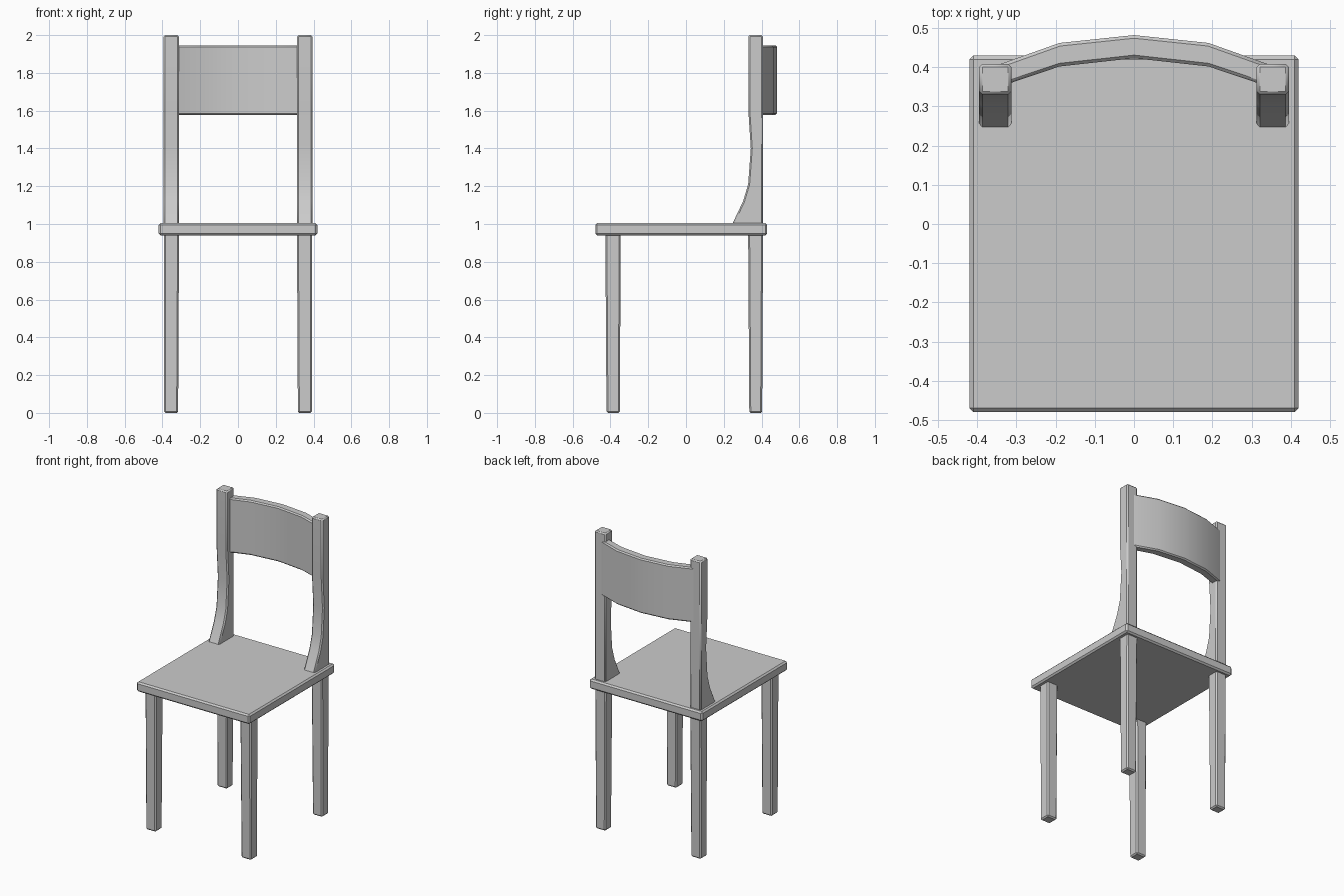
import bpy, bmesh

if "Cube" in bpy.data.objects:
    bpy.data.objects.remove(bpy.data.objects["Cube"])


def finish(name, bm, bevel, mirror):
    bmesh.ops.recalc_face_normals(bm, faces=bm.faces)
    mesh = bpy.data.meshes.new(name)
    bm.to_mesh(mesh)
    bm.free()
    obj = bpy.data.objects.new(name, mesh)
    bpy.context.collection.objects.link(obj)
    if mirror:
        obj.modifiers.new("Mirror", 'MIRROR').use_axis[0] = True
    b = obj.modifiers.new("Bevel", 'BEVEL')
    b.width, b.segments = bevel, 1
    b.limit_method, b.angle_limit = 'ANGLE', 0.8
    return obj


def extrude(name, profile, offset, bevel=0.01, mirror=False):
    """Extrude a closed 3D profile along an offset vector."""
    bm = bmesh.new()
    face = bm.faces.new([bm.verts.new(p) for p in profile])
    new = bmesh.ops.extrude_face_region(bm, geom=[face], use_keep_orig=True)["geom"]
    bmesh.ops.translate(bm, vec=offset,
                        verts=[v for v in new if isinstance(v, bmesh.types.BMVert)])
    return finish(name, bm, bevel, mirror)


def tapered_leg(name, foot, top, z_top):
    """Loft a leg between two rectangles (x0, x1, y0, y1), mirrored across x."""
    bm = bmesh.new()
    rings = []
    for (x0, x1, y0, y1), z in ((foot, 0), (top, z_top)):
        rings.append([bm.verts.new((x, y, z)) for x, y in
                      ((x0, y0), (x1, y0), (x1, y1), (x0, y1))])
    lo, hi = rings
    bm.faces.new(lo)
    bm.faces.new(hi)
    for i in range(4):
        j = (i + 1) % 4
        bm.faces.new((lo[i], lo[j], hi[j], hi[i]))
    return finish(name, bm, 0.008, True)


# Seat
extrude("seat", [(-0.42, -0.48, 0.94), (0.42, -0.48, 0.94),
                 (0.42, 0.43, 0.94), (-0.42, 0.43, 0.94)], (0, 0, 0.065))

# Legs
tapered_leg("front_leg", (0.317, 0.391, -0.421, -0.35),
            (0.312, 0.393, -0.427, -0.346), 0.955)
tapered_leg("back_leg", (0.317, 0.391, 0.335, 0.403),
            (0.312, 0.393, 0.329, 0.408), 0.955)

# Back posts with a curved foot flaring forward
post = [(0.408, 0.985), (0.408, 2.0), (0.33, 2.0), (0.33, 1.6), (0.343, 1.4),
        (0.329, 1.21), (0.302, 1.12), (0.238, 0.985)]
extrude("back_post", [(0.313, y, z) for y, z in post], (0.082, 0, 0),
        0.008, True)

# Curved backrest
front = [(-0.35, 0.348), (-0.19, 0.402), (0, 0.423), (0.19, 0.402), (0.35, 0.348)]
rear = [(0.35, 0.405), (0.19, 0.462), (0, 0.482), (-0.19, 0.462), (-0.35, 0.405)]
rest = extrude("backrest", [(x, y, 1.578) for x, y in front + rear], (0, 0, 0.367), 0.008)
rest.data.polygons.foreach_set("use_smooth", [len(p.vertices) == 4 for p in rest.data.polygons])

# Soft shading inside the curves, sharp edges kept
for obj in bpy.context.collection.objects:
    obj.select_set(obj.name in ("back_post", "backrest"))
bpy.context.view_layer.objects.active = rest
bpy.ops.object.shade_smooth_by_angle(angle=0.5)
